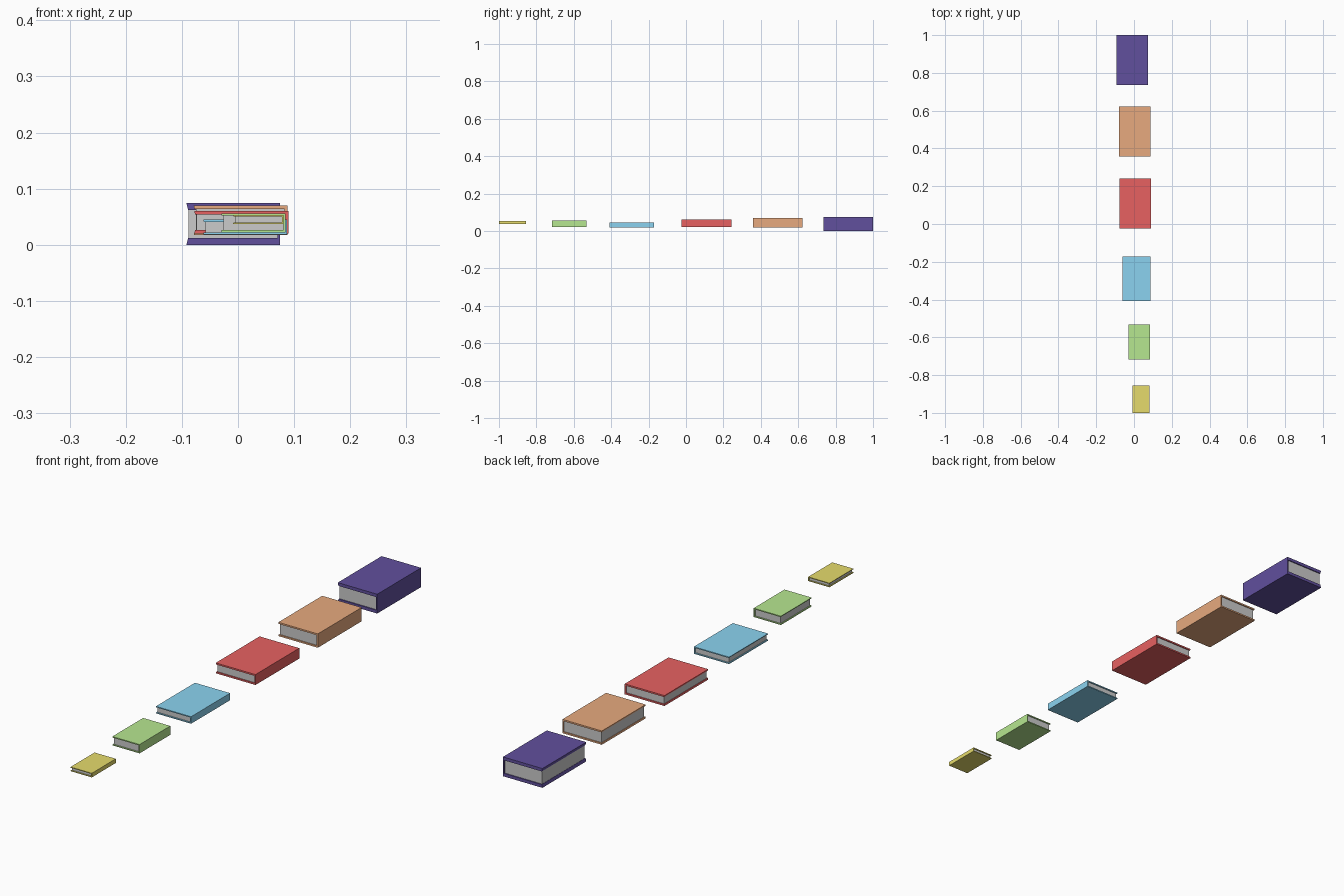
import bpy, bmesh

if "Cube" in bpy.data.objects:
    bpy.data.objects.remove(bpy.data.objects["Cube"])


def prism(name, profile, y0, y1, color=None):
    """Extrude an (x, z) outline along y."""
    bm = bmesh.new()
    face = bm.faces.new([bm.verts.new((x, y0, z)) for x, z in profile])
    ext = bmesh.ops.extrude_face_region(bm, geom=[face])
    moved = [g for g in ext["geom"] if isinstance(g, bmesh.types.BMVert)]
    bmesh.ops.translate(bm, verts=moved, vec=(0, y1 - y0, 0))
    bmesh.ops.recalc_face_normals(bm, faces=bm.faces)
    mesh = bpy.data.meshes.new(name)
    bm.to_mesh(mesh)
    bm.free()
    obj = bpy.data.objects.new(name, mesh)
    bpy.context.collection.objects.link(obj)
    if color:
        mat = bpy.data.materials.new(name)
        mat.diffuse_color = (*color, 1)
        mat.use_nodes = True
        mat.node_tree.nodes["Principled BSDF"].inputs["Base Color"].default_value = mat.diffuse_color
        mesh.materials.append(mat)
    return obj


def book(name, x0, x1, y0, y1, z0, z1, t, color):
    spine = min(t, 0.005)
    s = t * 0.25          # slant of the fore edges
    inset = 0.004         # page recess
    # C-shaped cover: two boards joined by the spine on the right
    cover = [(x0, z0), (x1, z0), (x1, z1), (x0, z1), (x0 + s, z1 - t),
             (x1 - spine, z1 - t), (x1 - spine, z0 + t), (x0 + s, z0 + t)]
    prism(name + "_cover", cover, y0, y1, color)
    # page block
    px, qx = x0 + inset, x1 - spine
    pages = [(px, z0 + t), (qx, z0 + t), (qx, z1 - t), (px, z1 - t)]
    prism(name + "_pages", pages, y0 + inset, y1 - inset)


# name, x range, y range, z range, board thickness, colour
BOOKS = [
    ("navy_book", -0.092, 0.075, 0.735, 1.0, 0.0, 0.074, 0.012, (0.12, 0.08, 0.34)),
    ("orange_book", -0.079, 0.088, 0.357, 0.622, 0.017, 0.07, 0.006, (0.80, 0.40, 0.21)),
    ("red_book", -0.078, 0.09, -0.023, 0.242, 0.02, 0.06, 0.006, (0.80, 0.12, 0.12)),
    ("blue_book", -0.062, 0.087, -0.408, -0.172, 0.018, 0.045, 0.004, (0.26, 0.65, 0.87)),
    ("green_book", -0.03, 0.085, -0.717, -0.531, 0.022, 0.056, 0.004, (0.47, 0.80, 0.28)),
    ("yellow_book", -0.009, 0.081, -1.0, -0.855, 0.037, 0.053, 0.003, (0.79, 0.71, 0.15)),
]
for b in BOOKS:
    book(*b)
